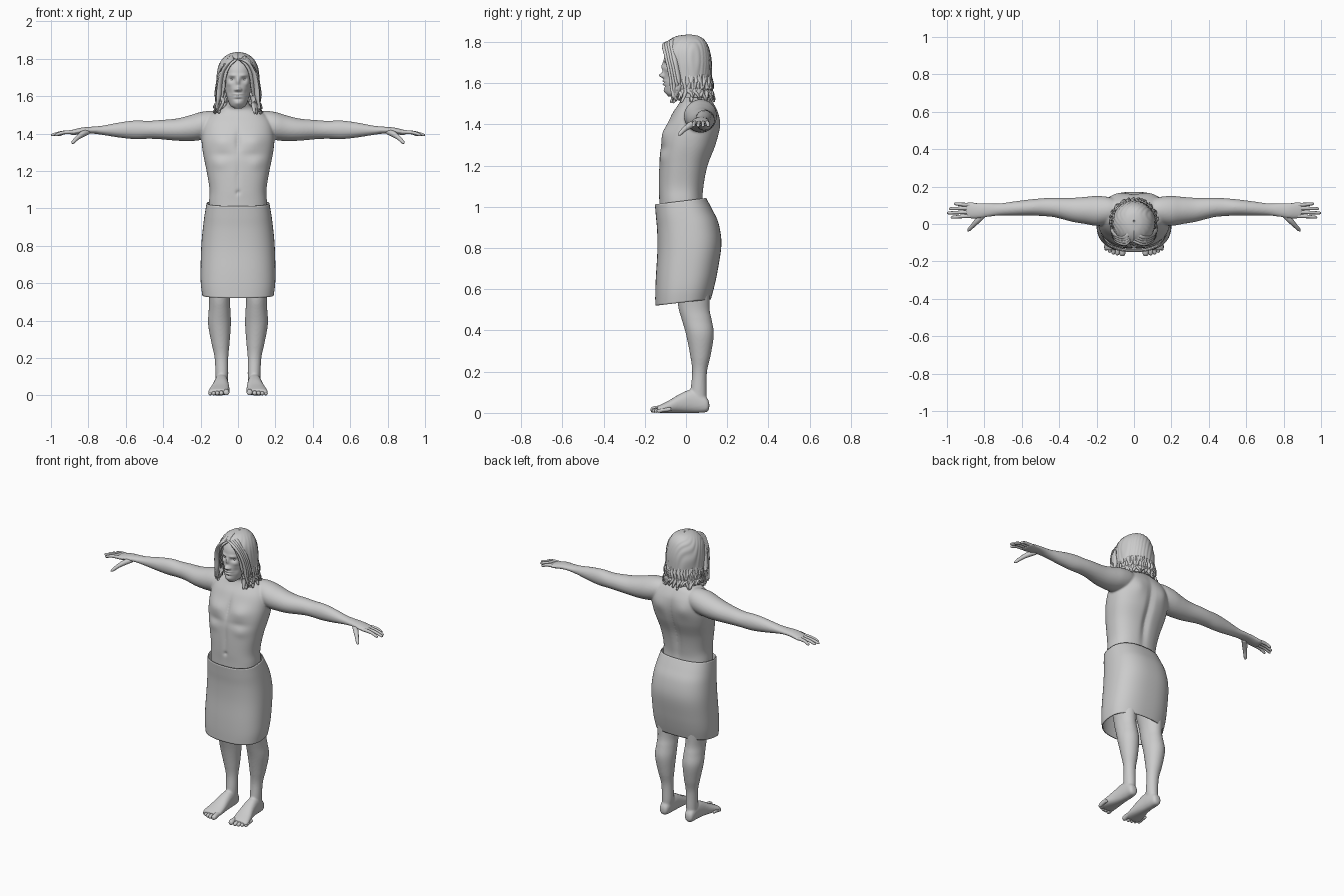
import bpy, bmesh, random
from math import sin, cos, pi, tau, exp
from mathutils import Vector

random.seed(4)


def smooth(pts, steps):
    """Catmull-Rom interpolation of tuples of any length."""
    out = []
    for i in range(len(pts) - 1):
        p0, p1, p2, p3 = pts[max(i - 1, 0)], pts[i], pts[i + 1], pts[min(i + 2, len(pts) - 1)]
        for k in range(steps):
            t = k / steps
            out.append([0.5 * (2 * b + (c - a) * t + (2 * a - 5 * b + 4 * c - d) * t * t
                               + (3 * b - a - 3 * c + d) * t ** 3)
                        for a, b, c, d in zip(p0, p1, p2, p3)])
    return out + [list(pts[-1])]


def skin(bm, rows, closed=True, caps=True):
    m = len(rows[0])
    for r, q in zip(rows, rows[1:]):
        for i in range(m if closed else m - 1):
            j = (i + 1) % m
            bm.faces.new((r[i], r[j], q[j], q[i]))
    if caps:
        bm.faces.new(rows[0])
        bm.faces.new(rows[-1])


def loft(bm, axis, stations, n=32, steps=5, p=2.0, s=1, caps=True, warp=None):
    """Stations: position on axis, min/max of the two other axes, optional front gap angle."""
    rows = []
    for v in smooth(stations, steps):
        t, a0, a1, b0, b1 = v[:5]
        gap = max(0, v[5]) if len(v) > 5 else None
        row = []
        for i in range(n if gap is None else n + 1):
            ang = tau * i / n if gap is None else -pi / 2 + gap + (tau - 2 * gap) * i / n
            c, q = [(abs(f) ** (2 / p)) * (1 if f > 0 else -1) for f in (cos(ang), sin(ang))]
            a = (a0 + a1) / 2 + (a1 - a0) / 2 * c
            b = (b0 + b1) / 2 + (b1 - b0) / 2 * q
            co = {'x': (t, a, b), 'y': (a, t, b), 'z': (a, b, t)}[axis]
            x, y, z = warp(co) if warp else co
            row.append(bm.verts.new((s * x, y, z)))
        rows.append(row)
    skin(bm, rows, len(stations[0]) == 5, caps)


def tube(bm, pts, n=10, steps=5, flat=1.0, s=1):
    """Tapered round tube through (x, y, z, radius) points."""
    path = smooth(pts, steps)
    rows = []
    for i, v in enumerate(path):
        d = Vector(path[min(i + 1, len(path) - 1)][:3]) - Vector(path[max(i - 1, 0)][:3])
        rot = d.to_track_quat('Z', 'Y')
        rad = max(v[3], 0.0008)
        row = []
        for k in range(n):
            c = Vector(v[:3]) + rot @ Vector((rad * cos(tau * k / n), flat * rad * sin(tau * k / n), 0))
            row.append(bm.verts.new((s * c.x, c.y, c.z)))
        rows.append(row)
    skin(bm, rows)


def bumps(items, cy):
    """Push y by gaussians (x, z, width, height, amount, side) mirrored in x."""
    def f(co):
        x, y, z = co
        dy = 0
        for bx, bz, sx, sz, amt, side in items:
            w = min(1, max(0, (y - cy) * side / 0.04))
            dy += w * amt * exp(-((abs(x) - bx) / sx) ** 2 - ((z - bz) / sz) ** 2)
        return x, y + dy, z
    return f


def make(name, bm, voxel=0, thick=0, iters=4):
    bmesh.ops.recalc_face_normals(bm, faces=bm.faces)
    me = bpy.data.meshes.new(name)
    bm.to_mesh(me)
    bm.free()
    for f in me.polygons:
        f.use_smooth = True
    ob = bpy.data.objects.new(name, me)
    bpy.context.collection.objects.link(ob)
    if voxel:
        r = ob.modifiers.new("blend", 'REMESH')
        r.mode, r.voxel_size, r.use_smooth_shade = 'VOXEL', voxel, True
        m = ob.modifiers.new("soften", 'SMOOTH')
        m.factor, m.iterations = 0.5, iters
    if thick:
        m = ob.modifiers.new("thickness", 'SOLIDIFY')
        m.thickness, m.offset = thick, 0
    return ob


# Torso with neck, shoulders and arms blended into one skin
bm = bmesh.new()
muscles = bumps([(.085, 1.36, .06, .04, -.014, -1), (0, 1.36, .014, .06, .010, -1),
                 (.08, 1.285, .06, .02, .005, -1), (0, 1.17, .012, .09, .005, -1),
                 (.1, 1.24, .04, .03, -.006, -1), (0, 1.085, .009, .010, .012, -1),
                 (0, 1.25, .022, .17, -.016, 1), (.09, 1.40, .045, .05, .010, 1)], .02)
loft(bm, 'z', [(.94, -.158, .158, -.13, .10), (1.03, -.155, .155, -.13, .083),
               (1.10, -.152, .152, -.132, .087), (1.2, -.168, .168, -.13, .107),
               (1.3, -.188, .188, -.122, .145), (1.38, -.195, .195, -.098, .162),
               (1.45, -.185, .185, -.068, .158), (1.5, -.15, .15, -.035, .135),
               (1.53, -.09, .09, -.025, .112), (1.56, -.06, .06, -.04, .088),
               (1.62, -.055, .055, -.04, .08)], n=96, steps=8, p=2.4, warp=muscles)
arm = [(.09, .02, .13, 1.41, 1.515), (.14, 0, .145, 1.38, 1.522), (.20, -.01, .15, 1.365, 1.515),
       (.26, 0, .145, 1.36, 1.497), (.33, .012, .14, 1.362, 1.48), (.42, .035, .14, 1.37, 1.472),
       (.48, .042, .138, 1.372, 1.468), (.55, .045, .132, 1.37, 1.47), (.63, .045, .122, 1.378, 1.46),
       (.72, .045, .11, 1.392, 1.443), (.78, .038, .11, 1.40, 1.437), (.83, .03, .112, 1.398, 1.433),
       (.88, .03, .116, 1.392, 1.422), (.90, .035, .113, 1.396, 1.416)]
for s in (-1, 1):
    loft(bm, 'x', arm, s=s)
make("upper_body", bm, voxel=.006)

for s, side in ((-1, "right"), (1, "left")):
    # Fingers and thumb
    bm = bmesh.new()
    for y0, y1, tip in ((.042, .036, .98), (.063, .059, 1.0), (.084, .082, .99), (.103, .108, .963)):
        tube(bm, [(.865, y0, 1.408, .009), (.90, y0, 1.408, .0105), (.9 + (tip - .9) * .5, (y0 + y1) / 2, 1.404, .009),
                  (tip - .008, y1, 1.393, .0075), (tip, y1, 1.391, .001)], s=s)
    tube(bm, [(.80, .055, 1.41, .014), (.83, .025, 1.398, .016), (.858, -.005, 1.378, .012),
              (.882, -.03, 1.354, .009), (.89, -.038, 1.347, .001)], s=s)
    make(side + "_fingers", bm)

    # Leg and foot blended together
    bm = bmesh.new()
    loft(bm, 'z', [(.05, .06, .118, .03, .1), (.10, .052, .12, .022, .1), (.2, .052, .125, .03, .102),
                   (.28, .045, .142, .02, .12), (.38, .038, .16, 0, .135), (.45, .04, .157, -.02, .125),
                   (.5, .043, .155, -.035, .115), (.56, .04, .16, -.045, .115),
                   (.65, .025, .17, -.065, .12), (.8, .008, .172, -.085, .125)], s=s)
    loft(bm, 'y', [(.113, .075, .105, .02, .05), (.10, .062, .118, .004, .075), (.06, .055, .122, 0, .105),
                   (.02, .052, .126, 0, .112), (-.03, .048, .135, 0, .092), (-.08, .045, .15, 0, .062),
                   (-.12, .047, .159, 0, .042), (-.14, .053, .155, .002, .032)], p=2.3, s=s)
    make(side + "_leg", bm, voxel=.006)

    # Toes
    bm = bmesh.new()
    for x, tip, r in ((.062, -.172, .0155), (.089, -.168, .0115), (.110, -.163, .011),
                      (.130, -.154, .0105), (.149, -.142, .010)):
        tube(bm, [(x, tip + .07, r + .008, r * .9), (x, tip + .03, r + .004, r), (x, tip + .012, r, r),
                  (x, tip + .003, r, r * .7), (x, tip, r, .001)], s=s)
    make(side + "_toes", bm)

# Wrapped skirt, rims tilted down toward the front
bm = bmesh.new()
loft(bm, 'z', [(.538, -.188, .188, -.146, .118), (.6, -.196, .196, -.146, .135),
               (.68, -.197, .197, -.143, .152), (.8, -.193, .193, -.136, .169),
               (.9, -.184, .184, -.137, .155), (.97, -.175, .175, -.143, .125),
               (1.03, -.165, .165, -.148, .095)], n=64, p=2.5, caps=False,
     warp=lambda c: (c[0], c[1], c[2] + .12 * c[1]))
make("skirt", bm, thick=.006)

# Head with sculpted face
bm = bmesh.new()
face = bumps([(0, 1.68, .010, .022, -.012, -1), (0, 1.638, .012, .012, -.024, -1),
              (.014, 1.634, .007, .007, -.010, -1), (.032, 1.69, .015, .011, .012, -1),
              (.030, 1.711, .021, .008, -.007, -1), (0, 1.609, .022, .005, -.007, -1),
              (0, 1.6025, .024, .0025, .006, -1), (0, 1.595, .018, .005, -.007, -1),
              (0, 1.583, .022, .005, .004, -1), (0, 1.562, .022, .013, -.007, -1),
              (.05, 1.665, .015, .013, -.006, -1), (.045, 1.62, .012, .018, .006, -1)], -.03)
loft(bm, 'z', [(1.535, -.02, .02, -.085, -.03), (1.55, -.04, .04, -.096, 0), (1.58, -.055, .055, -.105, .06),
               (1.62, -.066, .066, -.108, .085), (1.66, -.072, .072, -.107, .10),
               (1.70, -.077, .077, -.107, .108), (1.75, -.077, .077, -.10, .108),
               (1.79, -.065, .065, -.075, .09), (1.815, -.035, .035, -.035, .05)],
     n=128, steps=10, p=2.15, warp=face)
make("head", bm)

# Eyes
bm = bmesh.new()
for s in (-1, 1):
    e = bmesh.ops.create_uvsphere(bm, u_segments=16, v_segments=10, radius=.012)
    bmesh.ops.translate(bm, verts=e["verts"], vec=(s * .032, -.078, 1.69))
make("eyes", bm)


# Hair shell, open over the face, with wavy strands
def strands(co):
    x, y, z = co
    k = 1 + .014 * sin(260 * x + 40 * z + 9 * sin(30 * y)) * min(1, (1.835 - z) / .03)
    return x * k, y * k, z


bm = bmesh.new()
loft(bm, 'z', [(1.832, -.004, .004, .01, .02, 0), (1.824, -.042, .042, -.045, .062, 0),
               (1.80, -.077, .077, -.085, .092, .02), (1.76, -.10, .10, -.108, .110, .42),
               (1.70, -.110, .110, -.110, .120, .62), (1.62, -.111, .111, -.10, .120, .72),
               (1.56, -.115, .115, -.08, .118, .9), (1.53, -.115, .115, -.07, .116, 1.0)],
     n=96, steps=7, caps=False, warp=strands)
make("hair_shell", bm, thick=.008)

# Locks: swept fringe from the parting, then curled ends all round
bm = bmesh.new()
for s in (-1, 1):
    for k in range(4):
        d = k * .006
        tube(bm, [(-.02, -.083 + 3 * d, 1.800 + d, .006), (s * .045, -.104 + 2 * d, 1.785 + d, .013),
                  (s * (.082 + d / 2), -.092 + 2 * d, 1.73, .015), (s * (.098 + d / 2), -.078 + 2 * d, 1.66, .015),
                  (s * (.104 + d / 2), -.068 + 2 * d, 1.59, .014), (s * (.116 - d), -.06 + d, 1.53, .009),
                  (s * (.108 + d), -.066 + 2 * d, 1.515, .001)], flat=.6)
for k in range(34):
    a = -pi / 2 + .85 + (tau - 1.7) * k / 33 + random.uniform(-.05, .05)
    low = 1.515 + random.uniform(-.012, .025)
    sw = random.uniform(-.2, .2)

    def at(ang, r, z, rad):
        return (r * cos(ang), .015 + r * .97 * sin(ang), z, rad)
    tube(bm, [at(a, .104, 1.66, .004), at(a + sw * .3, .111, 1.61, .013), at(a - sw * .3, .110, 1.565, .014),
              at(a + sw * .5, .120, low + .018, .010), at(a + sw, .128, low, .006),
              at(a + sw * 1.4, .132, low + .010, .001)], n=8, steps=4, flat=.65)
make("hair_locks", bm)
